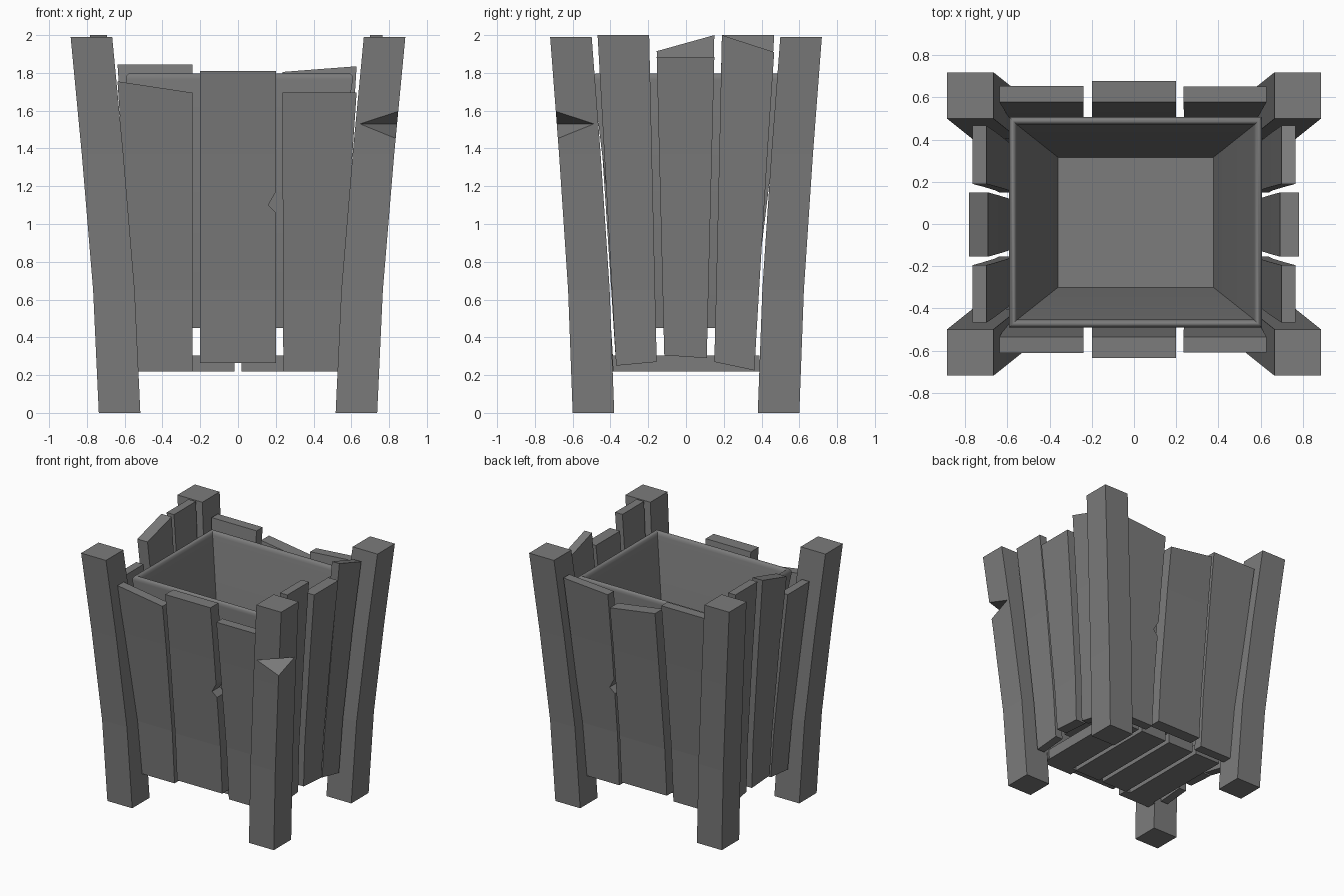
import bpy
import bmesh
import math

cube = bpy.data.objects.get("Cube")
if cube:
    bpy.data.objects.remove(cube, do_unlink=True)

GREY = (0.2, 0.2, 0.2, 1)
grey = bpy.data.materials.new("weathered grey")
grey.use_nodes = True
grey.diffuse_color = GREY
grey.node_tree.nodes["Principled BSDF"].inputs["Base Color"].default_value = GREY

BENDS = (0.65, 1.37)   # heights where the timber bends


def lean(z):
    """Share of the outward lean reached at height z."""
    if z < 0.65:
        return 0.2 * z / 0.65
    if z < 1.37:
        return 0.2 + 0.4 * (z - 0.65) / 0.72
    return 0.6 + 0.4 * (z - 1.37) / 0.63


def loft(name, rings):
    """Closed solid through a stack of equal rings."""
    bm = bmesh.new()
    rows = [[bm.verts.new(p) for p in ring] for ring in rings]
    n = len(rows[0])
    for a, b in zip(rows, rows[1:]):
        for i in range(n):
            j = (i + 1) % n
            bm.faces.new((a[i], a[j], b[j], b[i]))
    bm.faces.new(rows[0][::-1])
    bm.faces.new(rows[-1])
    bmesh.ops.recalc_face_normals(bm, faces=bm.faces)
    mesh = bpy.data.meshes.new(name)
    bm.to_mesh(mesh)
    bm.free()
    mesh.materials.append(grey)
    obj = bpy.data.objects.new(name, mesh)
    bpy.context.collection.objects.link(obj)
    return obj


def carve(obj, cutter):
    """Cut a nick out of a timber and drop the cutter."""
    mod = obj.modifiers.new("nick", "BOOLEAN")
    mod.operation = "DIFFERENCE"
    mod.solver = "EXACT"
    mod.object = cutter
    bpy.context.view_layer.objects.active = obj
    bpy.ops.object.modifier_apply(modifier=mod.name)
    bpy.data.objects.remove(cutter, do_unlink=True)


def rect(hx, hy, z, cx=0.0, cy=0.0):
    return [(cx + sx * hx, cy + sy * hy, z)
            for sx, sy in ((-1, -1), (1, -1), (1, 1), (-1, 1))]


# Corner posts
def post(name, sx, sy):
    rings = []
    for z in (0, *BENDS, 1.99):
        cx = sx * (0.627 + 0.15 * lean(z))
        cy = sy * (0.49 + 0.12 * lean(z))
        rings.append(rect(0.11, 0.11, z, cx, cy))
    return loft(name, rings)


for end, sy in (("front", -1), ("back", 1)):
    for side, sx in (("right", -1), ("left", 1)):
        p = post(f"{end}_{side}_post", sx, sy)
        if (sx, sy) == (1, -1):
            # Wedge chopped out of the outer corner
            mx, my, r, d = 0.745, -0.585, 0.4, 0.25
            wedge = [[(mx + s * r, my + s * r, 1.53),
                      (mx + s * r + d, my + s * r - d, 1.69),
                      (mx + s * r + d, my + s * r - d, 1.32)] for s in (-1, 1)]
            carve(p, loft("wedge_cutter", wedge))

# Wall planks: u runs along the wall, out points away from the middle
PLACE = {
    "front": lambda u, out, z: (u, -out, z),
    "back": lambda u, out, z: (u, out, z),
    "left": lambda u, out, z: (out, u, z),
    "right": lambda u, out, z: (-out, u, z),
}


def plank(wall, label, low, high, bottom, top, inner, outer):
    """low/high: edge positions at foot and head; inner/outer: depths at the head."""
    total = 0.165 if wall in ("front", "back") else 0.135
    head = sum(top) / 2
    foot = sum(bottom) / 2
    rings = []
    for za, zb in (bottom, *((b, b) for b in BENDS), top):
        z = (za + zb) / 2
        t = (z - foot) / (head - foot)
        ua, ub = (a + (b - a) * t for a, b in zip(low, high))
        back = total * (1 - lean(2 * z / head))
        rings.append([PLACE[wall](*p) for p in (
            (ua, inner - back, za), (ub, inner - back, zb),
            (ub, outer - back, zb), (ua, outer - back, za))])
    return loft(f"{wall}_{label}_plank", rings)


def nick(obj, wall, outline):
    carve(obj, loft("nick_cutter", [[PLACE[wall](u, out, z) for u, z in outline]
                                    for out in (0.2, 0.9)]))


# Front and back walls
for wall, ins, tops in (
        ("front", 0.535, ((1.755, 1.695), (1.81, 1.81), (1.695, 1.695))),
        ("back", 0.578, ((1.845, 1.845), (1.78, 1.72), (1.805, 1.835)))):
    plank(wall, "right", (-0.527, -0.24), (-0.638, -0.24),
          (0.22, 0.22), tops[0], ins, ins + 0.077)
    centre = plank(wall, "centre", (-0.2, 0.2), (-0.2, 0.2),
                   (0.265, 0.265), tops[1], ins, ins + 0.1)
    left = plank(wall, "left", (0.24, 0.527), (0.235, 0.628),
                 (0.22, 0.22), tops[2], ins, ins + 0.075)
    # Chipped edges
    if wall == "front":
        nick(centre, wall, ((0.16, 1.1), (0.24, 1.02), (0.24, 1.24)))
    else:
        nick(left, wall, ((0.28, 1.02), (0.2, 0.94), (0.2, 1.16)))

# Side walls
for wall, tops in (
        ("left", ((2.0, 2.0), (1.885, 1.885), (2.0, 1.91))),
        ("right", ((1.75, 1.75), (1.915, 2.0), (2.0, 2.0)))):
    plank(wall, "front", (-0.37, -0.155), (-0.468, -0.195),
          (0.25, 0.27), tops[0], 0.70, 0.765)
    plank(wall, "centre", (-0.115, 0.11), (-0.155, 0.15),
          (0.305, 0.29), tops[1], 0.693, 0.783)
    plank(wall, "back", (0.15, 0.362), (0.19, 0.467),
          (0.27, 0.225), tops[2], 0.70, 0.765)

# Base boards running front to back
for i in range(4):
    cx = (i - 1.5) * 0.265
    loft(f"base_board_{i + 1}", [rect(0.115, 0.39, z, cx) for z in (0.22, 0.305)])

# Inner tub with a rounded rim
profile = ((0.40, 0.45), (0.60, 1.765), (0.597, 1.785), (0.586, 1.798),
           (0.578, 1.798), (0.567, 1.785), (0.562, 1.765), (0.368, 0.49))
tub = loft("inner_tub", [rect(h, h - 0.1 if h > 0.5 else h - 0.06, z, 0.008, 0.008)
                         for h, z in profile])
bpy.ops.object.select_all(action="DESELECT")
tub.select_set(True)
bpy.context.view_layer.objects.active = tub
bpy.ops.object.shade_smooth_by_angle(angle=math.radians(58))
